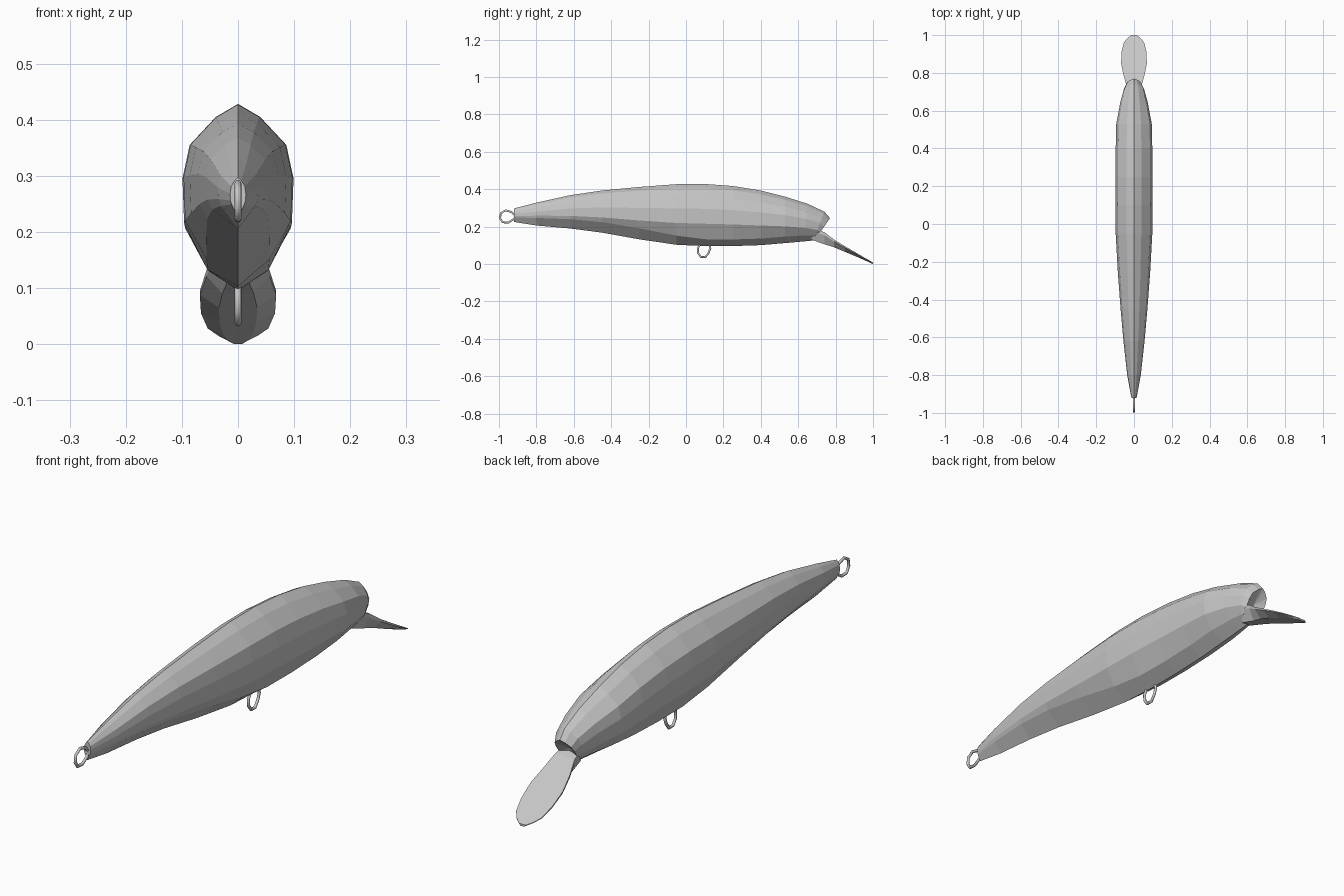
import bpy, bmesh

cube = bpy.data.objects.get("Cube")
if cube:
    bpy.data.objects.remove(cube)

grey = bpy.data.materials.new("plain grey")
grey.use_nodes = True
grey.diffuse_color = (0.57, 0.57, 0.57, 1)
grey.node_tree.nodes["Principled BSDF"].inputs["Base Color"].default_value = (0.57, 0.57, 0.57, 1)


def add_object(name, data):
    obj = bpy.data.objects.new(name, data)
    bpy.context.collection.objects.link(obj)
    data.materials.append(grey)
    return obj


def loft(name, rings, start_point=None, end_point=None):
    """Skin closed rings, closing each end with a face or a fan to a point."""
    bm = bmesh.new()
    loops = [[bm.verts.new(p) for p in ring] for ring in rings]
    n = len(loops[0])
    for a, b in zip(loops, loops[1:]):
        for i in range(n):
            j = (i + 1) % n
            bm.faces.new((a[i], a[j], b[j], b[i]))
    for loop, point in ((loops[0], start_point), (loops[-1], end_point)):
        if point is None:
            bm.faces.new(loop)
        else:
            centre = bm.verts.new(point)
            for i in range(n):
                bm.faces.new((loop[i], loop[(i + 1) % n], centre))
    bmesh.ops.recalc_face_normals(bm, faces=bm.faces)
    mesh = bpy.data.meshes.new(name)
    bm.to_mesh(mesh)
    bm.free()
    return add_object(name, mesh)


def body_ring(y, top, bottom, width, chine_z, chine_x, lean=0.0):
    """Twelve-sided section: ridge, shoulders, flanks, chine and keel."""
    half = [(0.40, 0.93), (0.87, 0.78), (1.0, 0.60), (0.97, max(0.36, chine_z + 0.1)), (chine_x, chine_z)]
    outline = [(0, 1)] + half + [(0, 0)] + [(-x, t) for x, t in reversed(half)]
    return [(x * width, y + lean * t, bottom + (top - bottom) * t) for x, t in outline]


# Body: y, top, bottom, half width, chine height share, chine width share, lean
stations = [
    (-0.92, 0.297, 0.225, 0.014, 0.33, 0.80),
    (-0.80, 0.328, 0.206, 0.036, 0.33, 0.85),
    (-0.62, 0.368, 0.190, 0.056, 0.28, 0.82),
    (-0.45, 0.393, 0.168, 0.071, 0.25, 0.77),
    (-0.25, 0.412, 0.132, 0.086, 0.21, 0.66),
    (-0.05, 0.427, 0.103, 0.097, 0.15, 0.58),
    (0.10, 0.428, 0.096, 0.099, 0.11, 0.55),
    (0.25, 0.417, 0.096, 0.098, 0.11, 0.55),
    (0.40, 0.393, 0.101, 0.097, 0.12, 0.55),
    (0.53, 0.360, 0.112, 0.094, 0.14, 0.56),
    (0.63, 0.322, 0.121, 0.073, 0.16, 0.58, 0.02),
    (0.68, 0.280, 0.126, 0.053, 0.18, 0.65, 0.06),
    (0.69, 0.245, 0.130, 0.040, 0.20, 0.70, 0.08),
]
loft("body", [body_ring(*s) for s in stations], end_point=(0, 0.715, 0.195))

# Diving lip: y, upper surface, underside, half width
lip_stations = [
    (0.67, 0.195, 0.130, 0.036),
    (0.74, 0.170, 0.106, 0.042),
    (0.79, 0.132, 0.090, 0.056),
    (0.85, 0.095, 0.065, 0.068),
    (0.91, 0.060, 0.040, 0.066),
    (0.96, 0.031, 0.018, 0.054),
    (0.985, 0.017, 0.006, 0.034),
    (1.0, 0.008, 0.0, 0.014),
]
loft("diving_lip", [
    [(w, y, hi), (-w, y, hi), (-w, y, hi - 0.25 * (hi - lo)),
     (-w * 0.5, y, lo), (w * 0.5, y, lo), (w, y, hi - 0.25 * (hi - lo))]
    for y, hi, lo, w in lip_stations])


def wire_eye(name, path):
    """Closed thin wire lying in the plane x = 0."""
    curve = bpy.data.curves.new(name, "CURVE")
    curve.dimensions = "3D"
    curve.bevel_depth = 0.006
    curve.bevel_resolution = 1
    spline = curve.splines.new("POLY")
    spline.points.add(len(path) - 1)
    for point, (y, z) in zip(spline.points, path):
        point.co = (0, y, z, 1)
    spline.use_cyclic_u = True
    add_object(name, curve)


# Line and hook wire eyes
wire_eye("tail_eye", [(-0.91, 0.255), (-0.935, 0.279), (-0.965, 0.287), (-0.99, 0.272),
                      (-0.994, 0.245), (-0.98, 0.223), (-0.95, 0.222), (-0.925, 0.238)])
wire_eye("belly_eye", [(0.08, 0.11), (0.063, 0.085), (0.065, 0.058), (0.08, 0.038),
                       (0.105, 0.038), (0.122, 0.062), (0.130, 0.085), (0.125, 0.11)])
